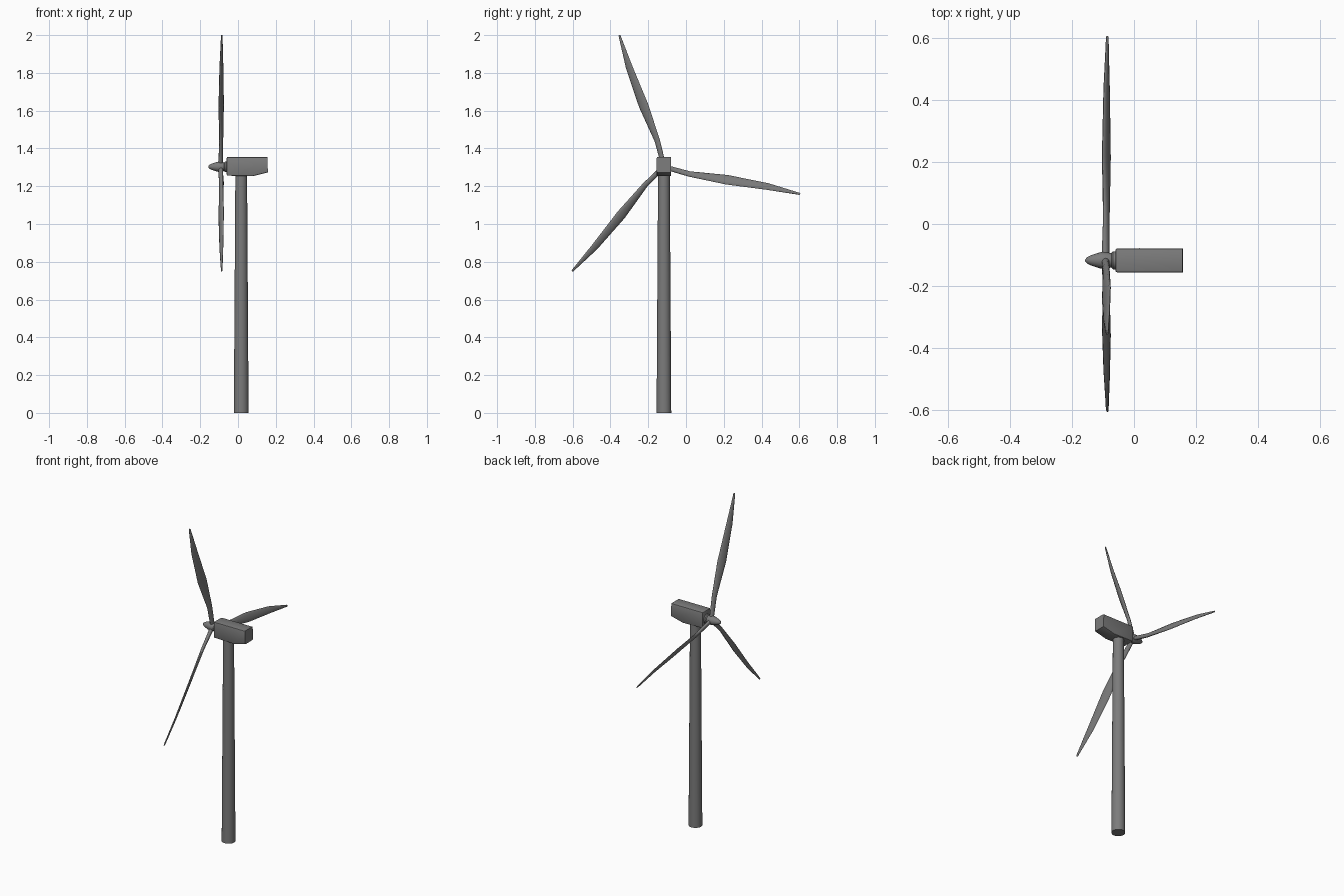
import bpy, bmesh
from math import sin, cos, pi, radians
from mathutils import Vector

if "Cube" in bpy.data.objects:
    bpy.data.objects.remove(bpy.data.objects["Cube"])

HUB = Vector((-0.088, -0.117, 1.303))
TOWER_X = 0.017

grey = bpy.data.materials.new("dark_grey")
grey.diffuse_color = (0.2, 0.2, 0.2, 1)
grey.use_nodes = True
grey.node_tree.nodes["Principled BSDF"].inputs["Base Color"].default_value = grey.diffuse_color


def finish(name, bm, angle=35):
    bmesh.ops.recalc_face_normals(bm, faces=bm.faces)
    mesh = bpy.data.meshes.new(name)
    bm.to_mesh(mesh)
    bm.free()
    mesh.materials.append(grey)
    ob = bpy.data.objects.new(name, mesh)
    bpy.context.collection.objects.link(ob)
    bpy.ops.object.select_all(action='DESELECT')
    ob.select_set(True)
    bpy.context.view_layer.objects.active = ob
    bpy.ops.object.shade_smooth_by_angle(angle=radians(angle))
    return ob


def loft(name, rings, angle=35):
    """Skin a list of equal-length point rings and cap both ends."""
    bm = bmesh.new()
    loops = [[bm.verts.new(p) for p in ring] for ring in rings]
    n = len(loops[0])
    for a, b in zip(loops, loops[1:]):
        for i in range(n):
            j = (i + 1) % n
            bm.faces.new((a[i], a[j], b[j], b[i]))
    bm.faces.new(loops[0])
    bm.faces.new(loops[-1])
    return finish(name, bm, angle)


def circle(n):
    return [(cos(2 * pi * i / n), sin(2 * pi * i / n)) for i in range(n)]


# Tapered tower
loft("tower", [[(TOWER_X + r * c, HUB.y + r * s, z) for c, s in circle(24)]
               for z, r in ((0, 0.039), (1.265, 0.031))])

# Nacelle: side profile with a raised rear underside, extruded across y
profile = [(-0.06, 1.256), (0.078, 1.253), (0.158, 1.273), (0.156, 1.355), (-0.06, 1.355)]
bm = bmesh.new()
sides = [[bm.verts.new((x, HUB.y + w, z)) for x, z in profile] for w in (-0.0385, 0.0385)]
for side in sides:
    bm.faces.new(side)
for i in range(len(profile)):
    j = (i + 1) % len(profile)
    bm.faces.new((sides[0][i], sides[0][j], sides[1][j], sides[1][i]))
bmesh.ops.recalc_face_normals(bm, faces=bm.faces)
# Round the front rim and the long edges, keep the rear rim sharp
rounded = [e for e in bm.edges if min(v.co.x for v in e.verts) < 0
           or abs(e.verts[0].co.x - e.verts[1].co.x) > 0.05]
bmesh.ops.bevel(bm, geom=rounded, offset=0.006, segments=2, profile=0.5, affect='EDGES')
finish("nacelle", bm, 30)

# Pointed spinner and rotor shaft, turned around x
turned = [(-0.157, 0.003), (-0.151, 0.010), (-0.140, 0.016), (-0.122, 0.022),
          (-0.105, 0.027), (-0.088, 0.026), (-0.073, 0.023), (-0.068, 0.029), (-0.055, 0.029)]
loft("spinner", [[(x, HUB.y + r * c, HUB.z + r * s) for c, s in circle(20)]
                 for x, r in turned], 40)

# Blade stations: radius, sideways offset, axial offset, chord, thickness
stations = [(0.010, -0.001, -0.004, 0.026, 0.024), (0.140, -0.011, -0.001, 0.032, 0.018),
            (0.340, -0.002, -0.001, 0.057, 0.014), (0.560, 0.005, 0.000, 0.040, 0.011),
            (0.730, 0.000, 0.002, 0.012, 0.008), (0.736, 0.000, 0.002, 0.008, 0.005)]
PITCH = radians(27)
for k in range(3):
    a = radians(108.7 + 120 * k)
    radial = Vector((0, cos(a), sin(a)))
    tangent = Vector((0, -sin(a), cos(a)))
    axial = Vector((1, 0, 0))
    chord_dir = tangent * cos(PITCH) - axial * sin(PITCH)
    normal = axial * cos(PITCH) + tangent * sin(PITCH)
    rings = [[HUB + radial * r + tangent * off + axial * ax
              + chord_dir * (ch / 2 * c) + normal * (th / 2 * s)
              for c, s in circle(12)] for r, off, ax, ch, th in stations]
    loft(f"blade_{k + 1}", rings, 50)
